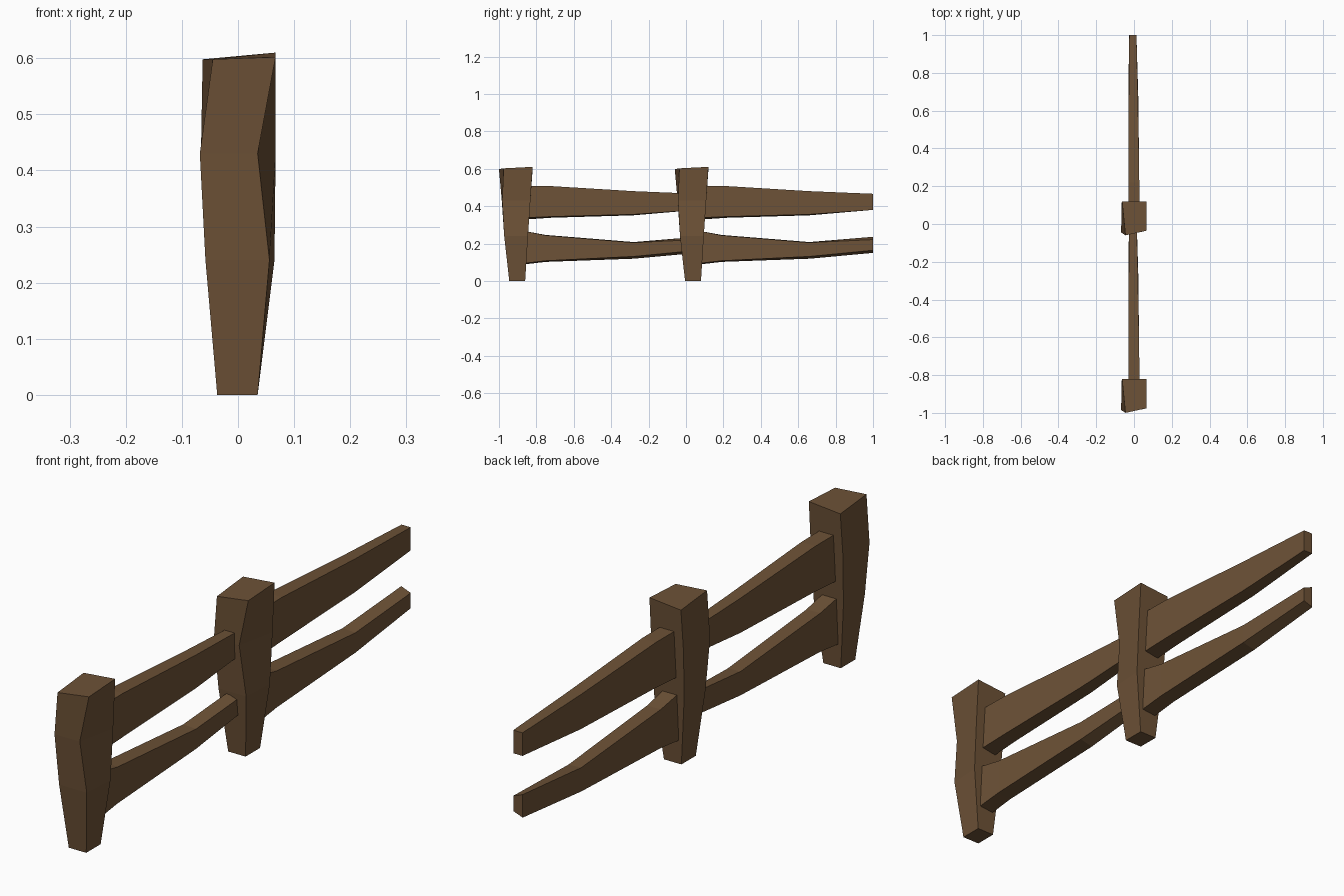
import bpy, bmesh

if "Cube" in bpy.data.objects:
    bpy.data.objects.remove(bpy.data.objects["Cube"])

wood = bpy.data.materials.new("wood")
wood.diffuse_color = (0.155, 0.085, 0.038, 1)
wood.use_nodes = True
wood.node_tree.nodes["Principled BSDF"].inputs["Base Color"].default_value = wood.diffuse_color


def loft(name, rings, y_offset):
    """Skin a chain of four-cornered rings and cap both ends."""
    bm = bmesh.new()
    loops = [[bm.verts.new((x, y + y_offset, z)) for x, y, z in r] for r in rings]
    for a, b in zip(loops, loops[1:]):
        for i in range(4):
            j = (i + 1) % 4
            bm.faces.new((a[i], a[j], b[j], b[i]))
    bm.faces.new(loops[0])
    bm.faces.new(loops[-1])
    bmesh.ops.recalc_face_normals(bm, faces=bm.faces)
    mesh = bpy.data.meshes.new(name)
    bm.to_mesh(mesh)
    bm.free()
    mesh.materials.append(wood)
    bpy.context.collection.objects.link(bpy.data.objects.new(name, mesh))


# Post rings: front left, front right, back right, back left
post = [
    [(-.037, -.945, 0), (.035, -.945, 0), (.035, -.86, 0), (-.037, -.86, 0)],
    [(-.058, -.972, .24), (.056, -.972, .24), (.065, -.845, .24), (-.058, -.845, .24)],
    [(-.068, -.985, .43), (.035, -.983, .43), (.067, -.832, .43), (-.066, -.832, .43)],
    [(-.045, -1.0, .598), (.067, -.975, .602), (.067, -.82, .61), (-.063, -.82, .598)],
]


def rail(rows):
    """Row: y, left x, right x, left bottom, right bottom, right top, left top."""
    return [[(l, y, lb), (r, y, rb), (r, y, rt), (l, y, lt)]
            for y, l, r, lb, rb, rt, lt in rows]


upper_rail = rail([
    (-.87, -.03, .03, .328, .338, .507, .507),
    (-.72, -.03, .028, .338, .344, .507, .507),
    (-.28, -.028, .021, .351, .356, .48, .48),
    (.06, -.025, .013, .38, .38, .466, .466),
])
lower_rail = rail([
    (-.87, -.03, .03, .088, .094, .268, .268),
    (-.75, -.03, .028, .102, .108, .244, .246),
    (-.28, -.03, .023, .119, .131, .205, .208),
    (.06, -.026, .013, .150, .164, .221, .236),
])

# Two identical fence sections
for label, dy in (("front", 0), ("back", .94)):
    loft(label + "_post", post, dy)
    loft(label + "_upper_rail", upper_rail, dy)
    loft(label + "_lower_rail", lower_rail, dy)
